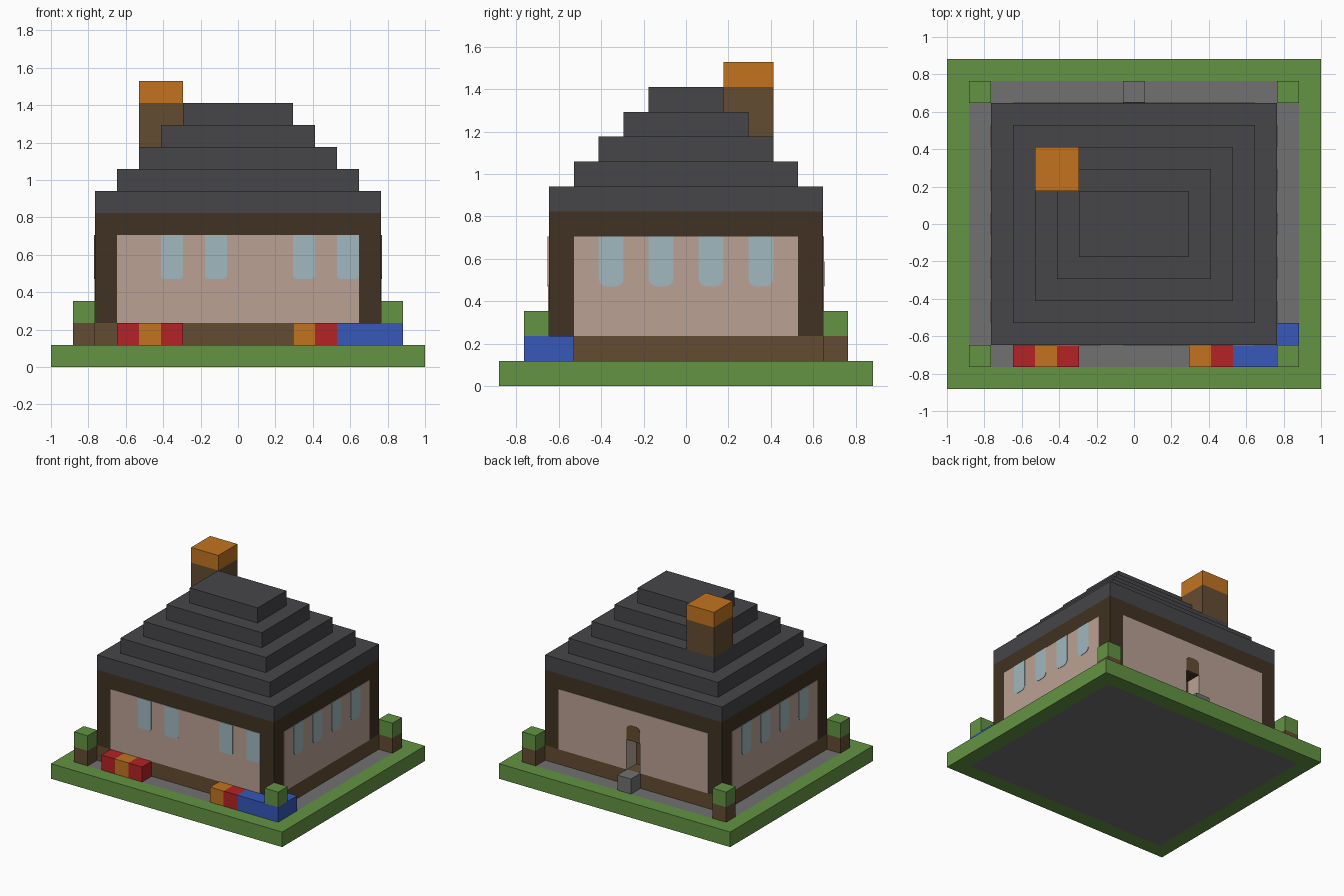
import bpy
import bmesh
import math
from mathutils import Vector

cube = bpy.data.objects.get("Cube")
if cube:
    bpy.data.objects.remove(cube, do_unlink=True)

U = 2 / 17            # one block; all sizes below are in blocks
HX, HY = 6.5, 5.5     # half size of the house


def linear(c):
    return c / 12.92 if c <= 0.04045 else ((c + 0.055) / 1.055) ** 2.4


def material(name, hex_code):
    rgb = [linear(b / 255) for b in bytes.fromhex(hex_code)]
    m = bpy.data.materials.new(name)
    m.use_nodes = True
    m.diffuse_color = (*rgb, 1)
    m.node_tree.nodes["Principled BSDF"].inputs["Base Color"].default_value = (*rgb, 1)
    return m


GRASS = material("grass green", "639442")
STONE = material("stone grey", "717171")
ROOF = material("roof slate", "464649")
TIMBER = material("dark timber", "403222")
BROWN = material("brown wood", "644c32")
PLASTER = material("pink plaster", "baa194")
GLASS = material("pale glass", "a0b8bf")
RED = material("flower red", "b52226")
ORANGE = material("orange", "c27420")
BLUE = material("flower blue", "3658ba")


def finish(bm, name, mat):
    bmesh.ops.recalc_face_normals(bm, faces=bm.faces)
    mesh = bpy.data.meshes.new(name)
    bm.to_mesh(mesh)
    bm.free()
    mesh.materials.append(mat)
    obj = bpy.data.objects.new(name, mesh)
    bpy.context.collection.objects.link(obj)
    return obj


def box(name, mat, x, y, z):
    """Box from (low, high) ranges on each axis."""
    bm = bmesh.new()
    bmesh.ops.create_cube(bm, size=1)
    for v in bm.verts:
        v.co = Vector([(r[0] + r[1]) / 2 + c * (r[1] - r[0])
                       for c, r in zip(v.co, (x, y, z))]) * U
    return finish(bm, name, mat)


def outline(u, z, bottom=0, top=0):
    """Rectangle whose bottom or top corners may be rounded."""
    corners = [(u[0], z[0], 1, 1, bottom, 180), (u[1], z[0], -1, 1, bottom, 270),
               (u[1], z[1], -1, -1, top, 0), (u[0], z[1], 1, -1, top, 90)]
    pts = []
    for cu, cz, su, sz, r, start in corners:
        for i in range(4 if r else 1):
            a = math.radians(start + 30 * i)
            pts.append((cu + r * (su + math.cos(a)), cz + r * (sz + math.sin(a)))
                       if r else (cu, cz))
    return pts


def plate(name, mat, side, u, z, depth=0.025, **rounding):
    """Thin painted panel lying on one outer wall."""
    def place(p, d):
        across, up = p
        return Vector({"front": (across, -HY - d, up), "back": (across, HY + d, up),
                       "left": (HX + d, across, up), "right": (-HX - d, across, up)}[side]) * U
    pts = outline(u, z, **rounding)
    bm = bmesh.new()
    inner = [bm.verts.new(place(p, 0)) for p in pts]
    outer = [bm.verts.new(place(p, depth)) for p in pts]
    bm.faces.new(inner)
    bm.faces.new(outer)
    for i in range(len(pts)):
        j = (i + 1) % len(pts)
        bm.faces.new((inner[i], inner[j], outer[j], outer[i]))
    return finish(bm, name, mat)


# Ground: stone floor with a grass border
box("stone_floor", STONE, (-7.5, 7.5), (-6.5, 6.5), (0, 1))
for s, label in ((-1, "a"), (1, "b")):
    box("grass_long_" + label, GRASS, (-8.5, 8.5), sorted((6.5 * s, 7.5 * s)), (0, 1))
    box("grass_short_" + label, GRASS, sorted((7.5 * s, 8.5 * s)), (-6.5, 6.5), (0, 1))

# House body, with a doorway left open in the back row
box("wall_base", BROWN, (-HX, HX), (-HY, HY), (1, 2))
box("house_body", TIMBER, (-HX, HX), (-HY, HY - 1), (2, 7))
box("back_wall_left", TIMBER, (0.5, HX), (HY - 1, HY), (2, 7))
box("back_wall_right", TIMBER, (-HX, -0.5), (HY - 1, HY), (2, 7))
box("door_lintel", TIMBER, (-0.5, 0.5), (HY - 1, HY), (4, 7))

# Plaster panels
plate("front_plaster", PLASTER, "front", (-5.5, 5.5), (2, 6))
for side in ("left", "right"):
    plate(side + "_plaster", PLASTER, side, (-4.5, 4.5), (2, 6))
plate("back_plaster_left", PLASTER, "back", (0.5, 5.5), (2, 6))
plate("back_plaster_right", PLASTER, "back", (-5.5, -0.5), (2, 6))
plate("back_plaster_top", PLASTER, "back", (-0.5, 0.5), (4, 6))

# Door, its arch, side linings and step
plate("door_arch", BROWN, "back", (-0.5, 0.5), (4, 5), 0.05, top=0.3)
box("door", BROWN, (-0.5, 0.5), (HY - 1, HY - 0.97), (2, 4))
box("door_lining_left", PLASTER, (0.47, 0.5), (HY - 0.97, HY), (2, 4))
box("door_lining_right", PLASTER, (-0.5, -0.47), (HY - 0.97, HY), (2, 4))
box("door_step", STONE, (-0.5, 0.5), (HY, HY + 1), (1, 2))

# Windows
for start in (-3.5, -1.5, 2.5, 4.5):
    plate("front_window", GLASS, "front", (start, start + 1), (4, 6), 0.05, bottom=0.15)
for side in ("left", "right"):
    for start in (-3.5, -1.5, 0.5, 2.5):
        plate(side + "_window", GLASS, side, (start, start + 1), (4, 6), 0.05, bottom=0.3)

# Stepped roof and chimney
for i in range(5):
    box("roof_step", ROOF, (i - HX, HX - i), (i - HY, HY - i), (7 + i, 8 + i))
box("chimney", BROWN, (-4.5, -2.5), (1.5, 3.5), (10, 12))
box("chimney_cap", ORANGE, (-4.5, -2.5), (1.5, 3.5), (12, 13))

# Corner posts with leafy tops; the front left one stands on flowers
for sx in (-1, 1):
    for sy in (-1, 1):
        x, y = sorted((6.5 * sx, 7.5 * sx)), sorted((5.5 * sy, 6.5 * sy))
        flowers = sx > 0 > sy
        box("corner_flowers" if flowers else "corner_post", BLUE if flowers else BROWN, x, y, (1, 2))
        box("corner_leaves", GRASS, x, y, (2, 3))

# Flower beds along the front
for start, width, mat in ((-5.5, 1, RED), (-4.5, 1, ORANGE), (-3.5, 1, RED),
                          (2.5, 1, ORANGE), (3.5, 1, RED), (4.5, 2, BLUE)):
    box("flower_bed", mat, (start, start + width), (-6.5, -5.5), (1, 2))
box("side_flower_bed", BLUE, (6.5, 7.5), (-5.5, -4.5), (1, 2))
